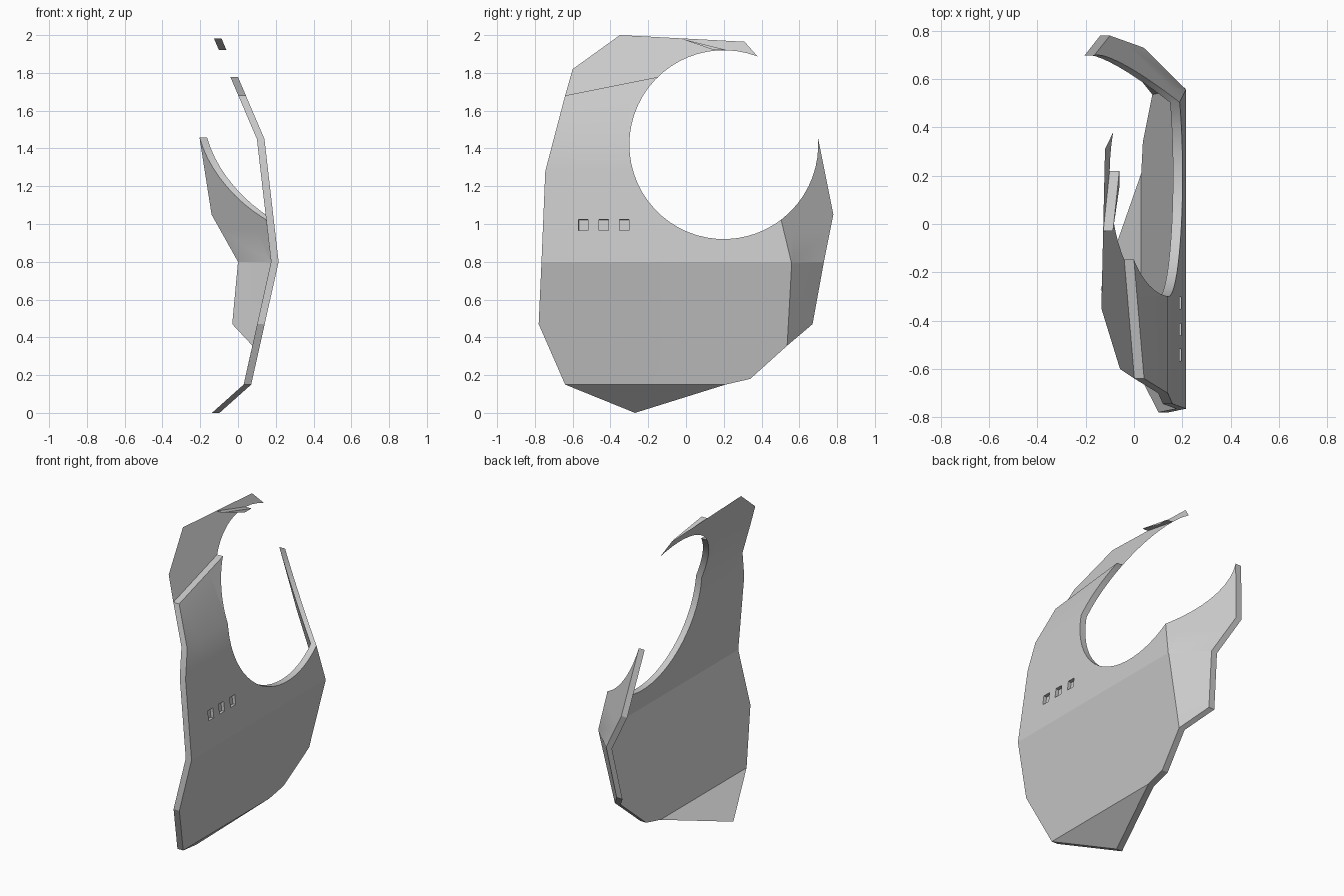
import bpy, bmesh
from math import sin, cos, radians
from mathutils import Vector

if "Cube" in bpy.data.objects:
    bpy.data.objects.remove(bpy.data.objects["Cube"], do_unlink=True)

grey = bpy.data.materials.new("plain_grey")
grey.use_nodes = True
colour = (0.6, 0.6, 0.6, 1)
grey.diffuse_color = colour
grey.node_tree.nodes["Principled BSDF"].inputs["Base Color"].default_value = colour

THICK = 0.04
# Inner face profile: (z, x)
PROFILE = [(0, -0.138), (0.15, 0.03), (0.8, 0.175), (1.45, 0.1), (2.0, -0.135)]
# Side outline: (y, z), from the rear tip round the bottom to the upper tip
OUTLINE = [(0.78, 1.05), (0.73, 0.8), (0.67, 0.47), (0.54, 0.36), (0.34, 0.18),
           (0.21, 0.15), (-0.27, 0), (-0.64, 0.15), (-0.78, 0.47), (-0.765, 0.8),
           (-0.745, 1.28), (-0.64, 1.68), (-0.6, 1.82), (-0.35, 2.0), (0.31, 1.965)]
WINDOWS = [-0.543, -0.436, -0.327]


def inner_x(y, z):
    """Depth of the bent sheet: vertical profile, folded inward at the rear."""
    x = PROFILE[-1][1]
    for (z0, x0), (z1, x1) in zip(PROFILE, PROFILE[1:]):
        if z <= z1:
            x = x0 + (x1 - x0) * (z - z0) / (z1 - z0)
            break
    dy, dz = y - 0.73, z - 0.8
    return min(x, -1.01 * dy - 0.358 * dz, -1.03 * dy + 0.28 * dz)


def cut(bm, y, z, ny, nz):
    geom = bm.verts[:] + bm.edges[:] + bm.faces[:]
    bmesh.ops.bisect_plane(bm, geom=geom, dist=1e-5, plane_co=(0, y, z),
                           plane_no=Vector((0, ny, nz)).normalized())


def flat_sheet():
    bm = bmesh.new()
    steps = 48
    arc = []
    for i in range(steps + 1):
        a = radians(69 + (364.5 - 69) * i / steps)
        arc.append((0.2 + 0.5 * cos(a), 1.42 + 0.5 * sin(a)))
    bm.faces.new([bm.verts.new((0, y, z)) for y, z in arc + OUTLINE])
    for z in (0.15, 0.8, 1.28, 1.45):
        cut(bm, 0, z, 0, 1)
    cut(bm, 0.557, 0.8, 1.01, 0.243)      # rear fold, upper
    cut(bm, 0.56, 0.8, 1.03, -0.057)      # rear fold, lower
    cut(bm, -0.64, 1.68, -0.1, 0.5)       # ledge line
    return bm


def is_arm(face):
    c = face.calc_center_median()
    return c.z > 1.6 and (c.y > 0 or c.z > 1.68 + 0.2 * (c.y + 0.64))


def bend(bm):
    for v in bm.verts:
        v.co.x = inner_x(v.co.y, v.co.z)


def finish(bm, name):
    mesh = bpy.data.meshes.new(name)
    bm.to_mesh(mesh)
    bm.free()
    mesh.materials.append(grey)
    ob = bpy.data.objects.new(name, mesh)
    bpy.context.collection.objects.link(ob)
    bpy.ops.object.select_all(action='DESELECT')
    ob.select_set(True)
    bpy.context.view_layer.objects.active = ob
    bpy.ops.object.shade_smooth_by_angle(angle=radians(18))
    return ob


# Thick lower panel with three shallow square recesses
bm = flat_sheet()
bmesh.ops.delete(bm, geom=[f for f in bm.faces if is_arm(f)], context='FACES')
for y in WINDOWS:
    cut(bm, y - 0.025, 0, 1, 0)
    cut(bm, y + 0.025, 0, 1, 0)
for z in (0.965, 1.025):
    cut(bm, 0, z, 0, 1)
bend(bm)
ext = bmesh.ops.extrude_face_region(bm, geom=bm.faces[:], use_keep_orig=True)["geom"]
for v in ext:
    if isinstance(v, bmesh.types.BMVert):
        v.co.x += THICK
outer = [f for f in ext if isinstance(f, bmesh.types.BMFace)]
bmesh.ops.recalc_face_normals(bm, faces=bm.faces[:])
recess = []
for f in outer:
    c = f.calc_center_median()
    if 0.965 < c.z < 1.025 and any(abs(c.y - y) < 0.02 for y in WINDOWS):
        recess.append(f)
for f in recess:
    bmesh.ops.inset_region(bm, faces=[f], thickness=0.0005, depth=-0.02)
finish(bm, "side_panel")

# Thin upper arm
bm = flat_sheet()
bmesh.ops.delete(bm, geom=[f for f in bm.faces if not is_arm(f)], context='FACES')
bend(bm)
for f in bm.faces:
    f.normal_update()
    if f.normal.x < 0:
        f.normal_flip()
finish(bm, "upper_arm")

# Narrow lip near the tip of the arm
bm = bmesh.new()
a, b, c, d, e = [bm.verts.new((inner_x(y, z) + dx, y, z)) for y, z, dx in
                 [(-0.03, 1.982, 0), (0.22, 1.92, 0), (0.22, 1.92, THICK),
                  (-0.03, 1.982, THICK), (0.15, 1.92, THICK)]]
bm.faces.new((a, d, c, b))
bm.faces.new((d, e, c))
finish(bm, "arm_lip")
